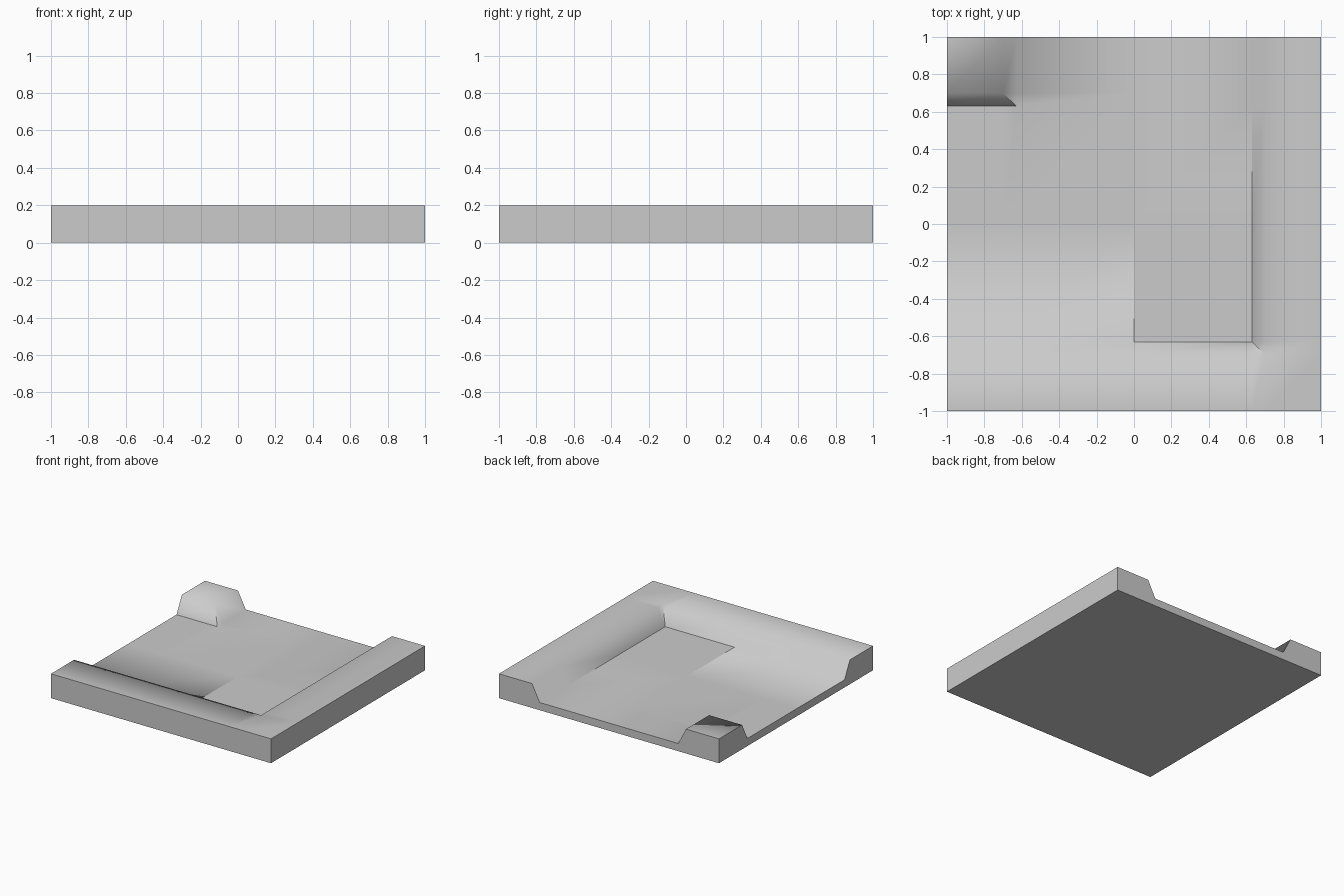
import bpy, bmesh

if "Cube" in bpy.data.objects:
    bpy.data.objects.remove(bpy.data.objects["Cube"])

TOP, FLOOR = 0.2, 0.063
CO = [-1, -0.7, -0.63, 0, 0.63, 0.7, 1]   # grid lines: wall edges, slope feet, middle
N = len(CO)


def height(x, y):
    wall = x >= 0.7 or y <= -0.7            # L-shaped raised border
    post = x <= -0.7 and y >= 0.7           # corner block
    return TOP if wall or post else FLOOR


bm = bmesh.new()

# Upper surface: corner channel with sloping banks
v = [[bm.verts.new((x, y, height(x, y))) for y in CO] for x in CO]
for i in range(N - 1):
    for j in range(N - 1):
        a, b, c, d = v[i][j], v[i + 1][j], v[i + 1][j + 1], v[i][j + 1]
        if i == N - 1 - 1 - j and i in (1, 4):   # mitred bank corners
            bm.faces.new((a, b, d))
            bm.faces.new((b, c, d))
        else:
            bm.faces.new((a, b, c, d))

# Straight sides and flat underside
rim = [e for e in bm.edges if e.is_boundary]
ext = bmesh.ops.extrude_edge_only(bm, edges=rim)["geom"]
for g in ext:
    if isinstance(g, bmesh.types.BMVert):
        g.co.z = 0
bmesh.ops.contextual_create(bm, geom=[g for g in ext if isinstance(g, bmesh.types.BMEdge)])
bmesh.ops.recalc_face_normals(bm, faces=bm.faces)


# Soft bank tops, crisp outer edges and crisp foot around the inner floor
def near(p, q):
    return abs(p - q) < 1e-4


for f in bm.faces:
    f.smooth = True
for e in bm.edges:
    p, q = e.verts[0].co, e.verts[1].co
    m = (p + q) / 2
    outer = len(e.link_faces) == 2 and e.calc_face_angle(0) > 1.3
    east = near(p.x, 0.63) and near(q.x, 0.63) and abs(m.y) < 0.63
    south = near(p.y, -0.63) and near(q.y, -0.63) and 0 < m.x < 0.63
    post = near(p.y, 0.63) and near(q.y, 0.63) and m.x < -0.63
    middle = near(p.x, 0) and near(q.x, 0) and -0.63 < m.y < 0
    if outer or east or south or post or middle:
        e.smooth = False

mesh = bpy.data.meshes.new("corner_channel_tile")
bm.to_mesh(mesh)
bm.free()
tile = bpy.data.objects.new("corner_channel_tile", mesh)
bpy.context.collection.objects.link(tile)
